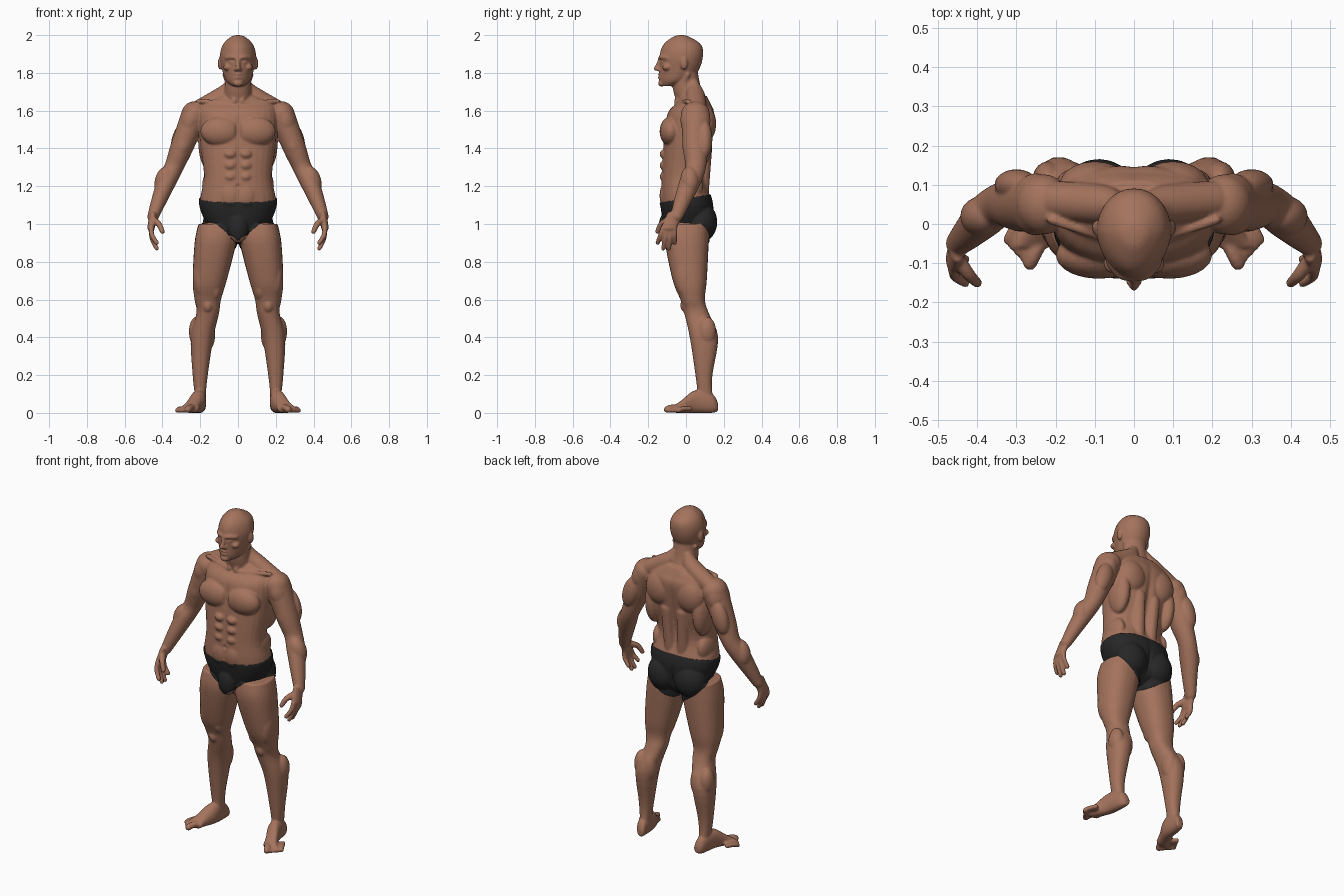
import bpy, bmesh, math
from mathutils import Vector, Matrix

if "Cube" in bpy.data.objects:
    bpy.data.objects.remove(bpy.data.objects["Cube"])

clay = bmesh.new()
SIDES = 28
TURN = [math.tau * i / SIDES for i in range(SIDES)]


def spline(rows, steps=5):
    """Catmull-Rom interpolation through rows of numbers."""
    rows = [Vector(row) for row in rows]
    padded = [rows[0]] + rows + [rows[-1]]
    result = []
    for before, start, end, after in zip(padded, padded[1:], padded[2:], padded[3:]):
        pull_out = (end - before) / 2
        pull_in = (after - start) / 2
        for k in range(steps):
            t = k / steps
            ease = t * t * (3 - 2 * t)
            result.append(start.lerp(end, ease) + pull_out * t * (1 - t) ** 2 - pull_in * t * t * (1 - t))
    return result + [rows[-1]]


def skin(rings):
    """Closed surface through a row of rings."""
    rings = [[clay.verts.new(point) for point in ring] for ring in rings]
    for low, high in zip(rings, rings[1:]):
        for i in range(SIDES):
            j = (i + 1) % SIDES
            clay.faces.new((low[i], low[j], high[j], high[i]))
    clay.faces.new(rings[0][::-1])
    clay.faces.new(rings[-1])


def power(value, square):
    return math.copysign(abs(value) ** (2 / square), value)


def loft(rows, square=2.3, taper=0, along_y=False):
    """Rows hold: position, centre x, half width, near edge, far edge."""
    rings = []
    for position, centre, width, near, far in spline(rows):
        ring = []
        for angle in TURN:
            across, depth = power(math.cos(angle), square), power(math.sin(angle), square)
            x = centre + width * across * (1 - taper * max(0, -depth))
            y = (near + far) / 2 + (far - near) / 2 * depth
            ring.append((x, position, y) if along_y else (x, y, position))
        rings.append(ring)
    skin(rings)


def blob(centre, radii, tilt=0):
    matrix = Matrix.Translation(centre) @ Matrix.Rotation(tilt, 4, 'Y') @ Matrix.Diagonal((*radii, 1))
    bmesh.ops.create_icosphere(clay, subdivisions=3, radius=1, matrix=matrix)


def muscles(group, tilt=0):
    for centre, radii in group.values():
        blob(centre, radii, tilt)


def tube(*rows, depth=1):
    """Rows hold x, y, z, radius; both ends are rounded."""
    path = spline(rows)
    rings = []
    for i, point in enumerate(path):
        tangent = (path[min(i + 1, len(path) - 1)] - path[max(i - 1, 0)]).xyz.normalized()
        guide = Vector((0, 0, 1)) if abs(tangent.y) > .8 else Vector((0, 1, 0))
        v = (guide - tangent * guide.dot(tangent)).normalized()
        u = v.cross(tangent)
        rings.append([point.xyz + point.w * (u * math.cos(angle) + v * depth * math.sin(angle))
                      for angle in TURN])
    skin(rings)
    for end in (path[0], path[-1]):
        blob(end.xyz, (end.w, end.w * depth, end.w))


# Leg: thigh, knee, calf and ankle
loft([(1, .11, .1, -.1, .12), (.9, .12, .11, -.11, .12), (.7, .15, .09, -.07, .11),
      (.6, .16, .07, -.03, .1), (.53, .16, .06, -.01, .12), (.4, .19, .06, .02, .17),
      (.2, .2, .04, .05, .14), (.1, .2, .03, .06, .14), (.04, .2, .03, .05, .16)])
muscles({
    "inner_thigh": ((.12, .01, .67), (.04, .06, .08)),
    "outer_thigh": ((.2, 0, .73), (.04, .06, .12)),
    "kneecap": ((.16, 0, .57), (.03, .03, .04)),
    "inner_calf": ((.16, .11, .42), (.04, .05, .09)),
    "outer_calf": ((.22, .11, .43), (.04, .05, .08)),
    "ankle_bones": ((.2, .1, .09), (.03, .02, .02)),
})

# Foot, with the toes fanned along a slanting line
loft([(.17, .19, .02, .01, .05), (.14, .2, .03, 0, .1), (.05, .21, .04, 0, .12),
      (-.02, .24, .04, 0, .07), (-.06, .26, .05, 0, .04)], along_y=True)
for toe in range(5):
    radius = .013 if toe else .018
    tip = Vector((.265 + .014 * toe, -.1 + .015 * toe, radius))
    knuckle = tip + Vector((-.01, .02, .008))
    root = tip + Vector((-.03, .06, .01))
    tube(*[(*joint, radius) for joint in (root, knuckle, tip)])

# Arm
tube((.23, .05, 1.58, .07), (.3, .05, 1.4, .06), (.34, .05, 1.3, .05),
     (.38, .02, 1.22, .05), (.42, -.02, 1.12, .04), (.45, -.05, 1.04, .03), depth=1.1)
muscles({
    "deltoid": ((.25, .05, 1.55), (.06, .08, .1)),
    "biceps": ((.29, .02, 1.42), (.04, .04, .08)),
    "triceps": ((.3, .1, 1.45), (.05, .04, .1)),
    "forearm": ((.39, .02, 1.23), (.05, .05, .08)),
}, tilt=-.3)

# Hand: palm, fingers and thumb
tube((.45, -.06, 1.05, .02), (.46, -.09, .98, .02), depth=2)
for finger in range(4):
    root = Vector((.46, -.12 + .02 * finger, .98))
    tip = Vector((.43, -.15 + .03 * finger, .87 if finger in (1, 2) else .9))
    knuckle = root.lerp(tip, .5) + Vector((.01, 0, 0))
    tube((*root, .014), (*knuckle, .013), (*tip, .012))
tube((.45, -.09, 1.02, .02), (.42, -.13, 1, .016), (.4, -.15, .96, .013))

# Half of the trunk's muscles
muscles({
    "chest": ((.09, -.08, 1.49), (.11, .06, .08)),
    "side_of_back": ((.16, .06, 1.43), (.05, .08, .14)),
    "shoulder_blade": ((.1, .1, 1.53), (.09, .06, .1)),
    "flank": ((.15, .01, 1.2), (.04, .08, .08)),
    "lower_belly": ((.04, -.1, 1.15), (.06, .04, .08)),
    "buttock": ((.09, .08, 1.01), (.09, .08, .1)),
})
for row in range(3):
    blob((.04, -.1, 1.25 + .06 * row), (.04, .04, .03))
tube((.04, .08, 1.16, .04), (.05, .1, 1.42, .04))  # beside the spine
tube((.04, .04, 1.74, .03), (.08, .05, 1.68, .05), (.2, .06, 1.61, .05))  # neck to shoulder
tube((.02, -.05, 1.64, .012), (.21, .01, 1.65, .012))  # collarbone
tube((.02, -.05, 1.65, .013), (.07, .01, 1.79, .013))  # neck cord

# Half of the face
muscles({
    "ear": ((.095, -.01, 1.85), (.012, .02, .034)),
    "cheekbone": ((.056, -.1, 1.83), (.022, .026, .018)),
    "eyeball": ((.033, -.12, 1.862), (.014, .014, .012)),
    "nostril": ((.012, -.146, 1.818), (.01, .01, .01)),
})
tube((.01, -.135, 1.88, .012), (.035, -.128, 1.883, .012), (.06, -.1, 1.88, .012))  # brow

# Copy everything so far to the right side
copy = bmesh.ops.duplicate(clay, geom=clay.verts[:] + clay.edges[:] + clay.faces[:])["geom"]
for item in copy:
    if isinstance(item, bmesh.types.BMVert):
        item.co.x *= -1
bmesh.ops.reverse_faces(clay, faces=[f for f in copy if isinstance(f, bmesh.types.BMFace)])

# Trunk, neck and skull
loft([(.9, 0, .05, -.07, .06), (.96, 0, .13, -.1, .12), (1.1, 0, .2, -.13, .14),
      (1.25, 0, .18, -.13, .1), (1.42, 0, .2, -.12, .13), (1.58, 0, .21, -.1, .15),
      (1.64, 0, .18, -.05, .13), (1.68, 0, .1, -.03, .11)])
loft([(1.62, 0, .08, -.04, .12), (1.72, 0, .07, -.07, .08), (1.82, 0, .07, -.06, .06)], square=2)
loft([(1.73, 0, .03, -.13, -.07), (1.76, 0, .065, -.14, .02), (1.82, 0, .085, -.14, .07),
      (1.89, 0, .096, -.14, .09), (1.95, 0, .08, -.12, .08), (1.99, 0, .04, -.07, .02),
      (2, 0, .01, -.04, -.01)], square=2.1, taper=.2)
blob((0, -.1, .98), (.05, .04, .08))

# Nose, lips and chin
tube((0, -.136, 1.876, .011), (0, -.147, 1.845, .011), (0, -.158, 1.823, .013))
for z in (1.79, 1.775):
    tube((-.022, -.13, z, .006), (0, -.14, z, .009), (.022, -.13, z, .006))
blob((0, -.13, 1.745), (.026, .018, .018))

# Fuse the parts into one smooth skin
rough = bpy.data.meshes.new("body_parts")
clay.to_mesh(rough)
clay.free()
sketch = bpy.data.objects.new("body_parts", rough)
bpy.context.collection.objects.link(sketch)
remesh = sketch.modifiers.new("fuse", 'REMESH')
remesh.mode, remesh.voxel_size = 'VOXEL', .0055
soften = sketch.modifiers.new("soften", 'SMOOTH')
soften.factor, soften.iterations = .5, 5
graph = bpy.context.evaluated_depsgraph_get()
body_mesh = bpy.data.meshes.new_from_object(sketch.evaluated_get(graph))
bpy.data.objects.remove(sketch)

# Carved grooves: centre, reach and depth along the surface normal
GROOVES = {
    "eye_socket": ((.034, -.135, 1.866), (.016, .03, .007), .005),
    "mouth": ((0, -.145, 1.783), (.024, .02, .004), .004),
    "belly_line": ((0, -.13, 1.32), (.01, .06, .12), .007),
    "chest_line": ((0, -.14, 1.51), (.014, .06, .07), .009),
    "spine": ((0, .14, 1.38), (.02, .07, .2), .012),
    "seat_cleft": ((0, .16, 1), (.014, .07, .07), .016),
    "navel": ((0, -.14, 1.2), (.009, .03, .009), .009),
}
bm = bmesh.new()
bm.from_mesh(body_mesh)
bm.normal_update()
for vert in bm.verts:
    push = 0
    for centre, reach, depth in GROOVES.values():
        place = (abs(vert.co.x), vert.co.y, vert.co.z)
        distance = sum(((p - c) / r) ** 2 for p, c, r in zip(place, centre, reach))
        if distance < 9:
            push += depth * math.exp(-distance)
    vert.co -= vert.normal * push
bm.to_mesh(body_mesh)

# Briefs: a thin copy of the skin trimmed by the waist and the two leg lines
waist, crotch = (0, 0, 1.135), (0, 0, .87)
for point, direction in ((waist, (0, .16, -1)), (crotch, (-.82, .35, 1)), (crotch, (.82, .35, 1))):
    bmesh.ops.bisect_plane(bm, geom=bm.verts[:] + bm.edges[:] + bm.faces[:],
                           plane_co=point, plane_no=direction, clear_inner=True)
bm.normal_update()
for vert in bm.verts:
    vert.co += vert.normal * (.003 if vert.is_boundary else .006)
briefs_mesh = bpy.data.meshes.new("briefs")
bm.to_mesh(briefs_mesh)
bm.free()

for name, mesh, label, colour in (("body", body_mesh, "skin", (.37, .17, .108, 1)),
                                  ("briefs", briefs_mesh, "black_cloth", (.02, .02, .02, 1))):
    material = bpy.data.materials.new(label)
    material.use_nodes = True
    material.diffuse_color = colour
    material.node_tree.nodes["Principled BSDF"].inputs["Base Color"].default_value = colour
    mesh.materials.clear()
    mesh.materials.append(material)
    mesh.shade_smooth()
    bpy.context.collection.objects.link(bpy.data.objects.new(name, mesh))
